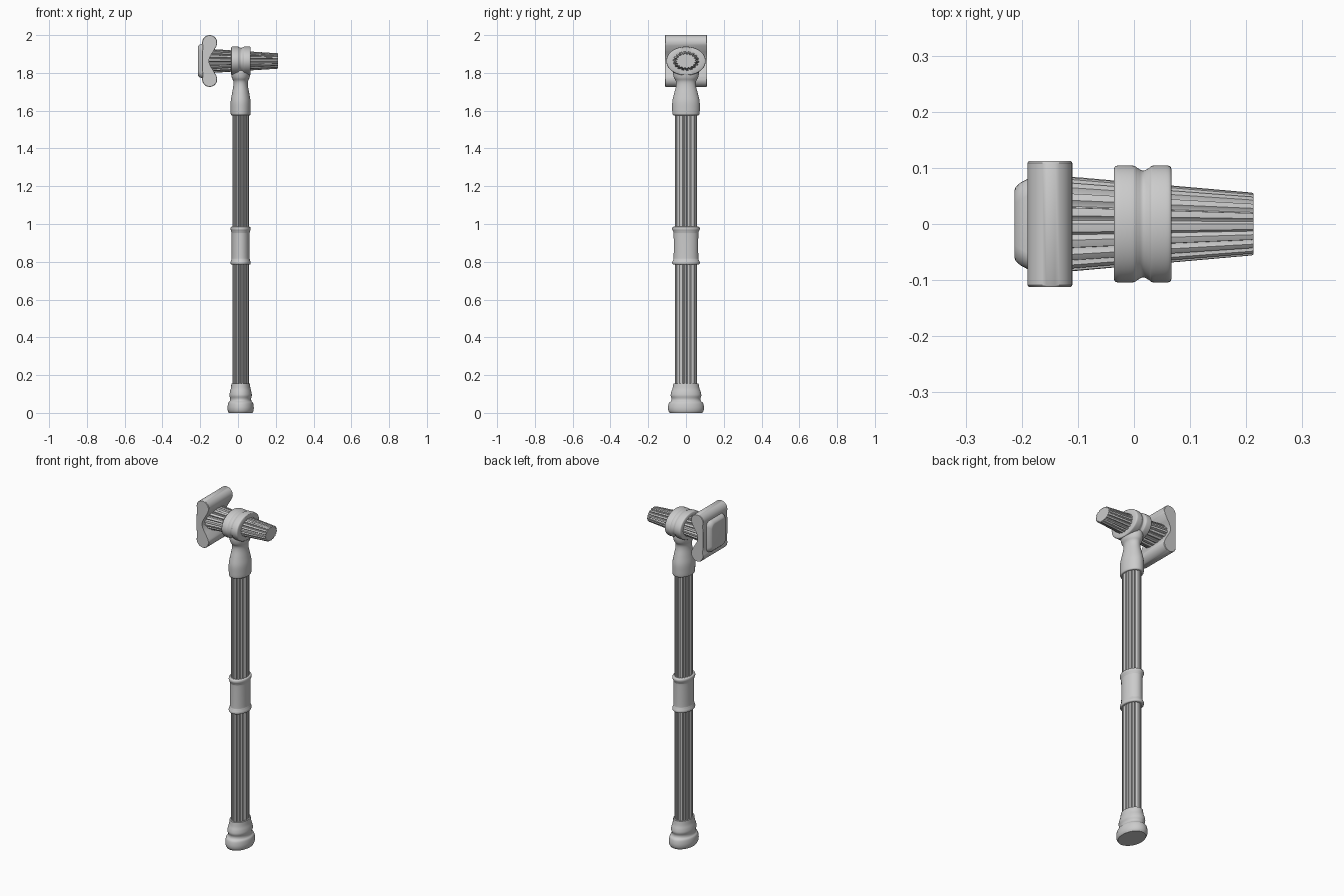
import bpy, bmesh, math

if "Cube" in bpy.data.objects:
    bpy.data.objects.remove(bpy.data.objects["Cube"])

CX, HZ, FLAT = 0.014, 1.863, 0.73   # shaft centre x, head centre z, oval ratio


def finish(name, rings, angle=35):
    """Skin a stack of closed rings and cap both ends."""
    bm = bmesh.new()
    vs = [[bm.verts.new(p) for p in r] for r in rings]
    n = len(vs[0])
    for a, b in zip(vs, vs[1:]):
        for i in range(n):
            j = (i + 1) % n
            bm.faces.new((a[i], a[j], b[j], b[i]))
    bm.faces.new(vs[0][::-1])
    bm.faces.new(vs[-1])
    bmesh.ops.recalc_face_normals(bm, faces=bm.faces)
    me = bpy.data.meshes.new(name)
    bm.to_mesh(me)
    bm.free()
    ob = bpy.data.objects.new(name, me)
    bpy.context.collection.objects.link(ob)
    bpy.context.view_layer.objects.active = ob
    bpy.ops.object.select_all(action='DESELECT')
    ob.select_set(True)
    bpy.ops.object.shade_smooth_by_angle(angle=math.radians(angle))
    return ob


def smooth(pts, steps=5):
    """Catmull-Rom through the profile points."""
    out = []
    for i in range(len(pts) - 1):
        p = [pts[max(0, min(len(pts) - 1, i + k))] for k in (-1, 0, 1, 2)]
        for s in range(steps):
            t = s / steps
            out.append(tuple(0.5 * (2 * b + (c - a) * t + (2 * a - 5 * b + 4 * c - d) * t * t
                                    + (3 * b - a - 3 * c + d) * t ** 3)
                             for a, b, c, d in zip(*p)))
    return out + [pts[-1]]


def oval(name, prof, axis='z', flutes=0, depth=0.0, angle=35):
    """Oval lathe of (radius, position); flutes are scooped grooves."""
    n = flutes * 8 if flutes else 64
    rings = []
    for r, h in prof:
        ring = []
        for i in range(n):
            a = 2 * math.pi * i / n
            k = r
            if flutes:
                k *= 1 - depth * max(0, math.sin(flutes * a)) ** 0.7
            u, v = k * math.sin(a), FLAT * k * math.cos(a)
            ring.append((CX + v, u, h) if axis == 'z' else (h, u, HZ + v))
        rings.append(ring)
    return finish(name, rings, angle)


# handle
oval("shaft", [(0.059, 0.12), (0.059, 1.6)], flutes=20, depth=0.1)
oval("foot", smooth([(0.086, 0), (0.093, 0.012), (0.095, 0.03), (0.090, 0.052), (0.079, 0.063),
                     (0.076, 0.075), (0.081, 0.092), (0.078, 0.11), (0.071, 0.13), (0.067, 0.155)]))
oval("grip_band", smooth([(0.058, 0.785), (0.070, 0.787), (0.073, 0.797), (0.067, 0.812),
                          (0.065, 0.83), (0.065, 0.94), (0.067, 0.958), (0.073, 0.973),
                          (0.070, 0.984), (0.058, 0.986)]))
oval("neck", smooth([(0.062, 1.575), (0.071, 1.58), (0.073, 1.61), (0.072, 1.65), (0.063, 1.69),
                     (0.053, 1.73), (0.053, 1.755), (0.064, 1.775), (0.069, 1.80),
                     (0.064, 1.82), (0.04, 1.84)]))

# fluted head and its double collar
oval("head", [(0.089, -0.165), (0.056, 0.21), (0.054, 0.213)], 'x', flutes=18, depth=0.12)
oval("head_collar", [(0.07, -0.036)] + smooth([(0.098, -0.036), (0.104, -0.03), (0.104, -0.002),
     (0.100, 0.006), (0.095, 0.016), (0.100, 0.027), (0.104, 0.034), (0.104, 0.061),
     (0.098, 0.067)]) + [(0.07, 0.067)], 'x')

# striking block: bone-shaped side profile extruded along y
ZC, R = 0.097, 0.04
half = [(-0.15 + R * math.cos(a), ZC + R * math.sin(a))
        for a in (math.radians(-25 + 225 * i / 20) for i in range(21))]
waist = smooth([(-0.128, 0.054), (-0.146, 0.026), (-0.154, 0), (-0.146, -0.026), (-0.128, -0.054)])
prof = half + [(-0.19, 0.04), (-0.19, -0.04)] + [(x, -z) for x, z in half[::-1]] + waist[::-1]
block = [[(-0.15 + (x + 0.15) * s, y, HZ + z * t) for x, z in prof]
         for y, s, t in ((-0.112, .94, .985), (-0.109, 1, 1), (0.109, 1, 1), (0.112, .94, .985))]
finish("striking_block", block)


# cushioned face pad: rounded rectangles stacked along -x
def rounded(x, hy, hz, r):
    return [(x, sy * (hy - r) + r * math.cos(a), HZ + sz * (hz - r) + r * math.sin(a))
            for q, (sy, sz) in enumerate(((1, 1), (-1, 1), (-1, -1), (1, -1)))
            for a in (math.radians(q * 90 + 15 * k) for k in range(7))]


finish("face_pad", [rounded(-0.165, .085, .094, .03), rounded(-0.187, .082, .092, .03),
                    rounded(-0.202, .074, .087, .03), rounded(-0.211, .066, .078, .028),
                    rounded(-0.213, .06, .072, .025)], 40)
